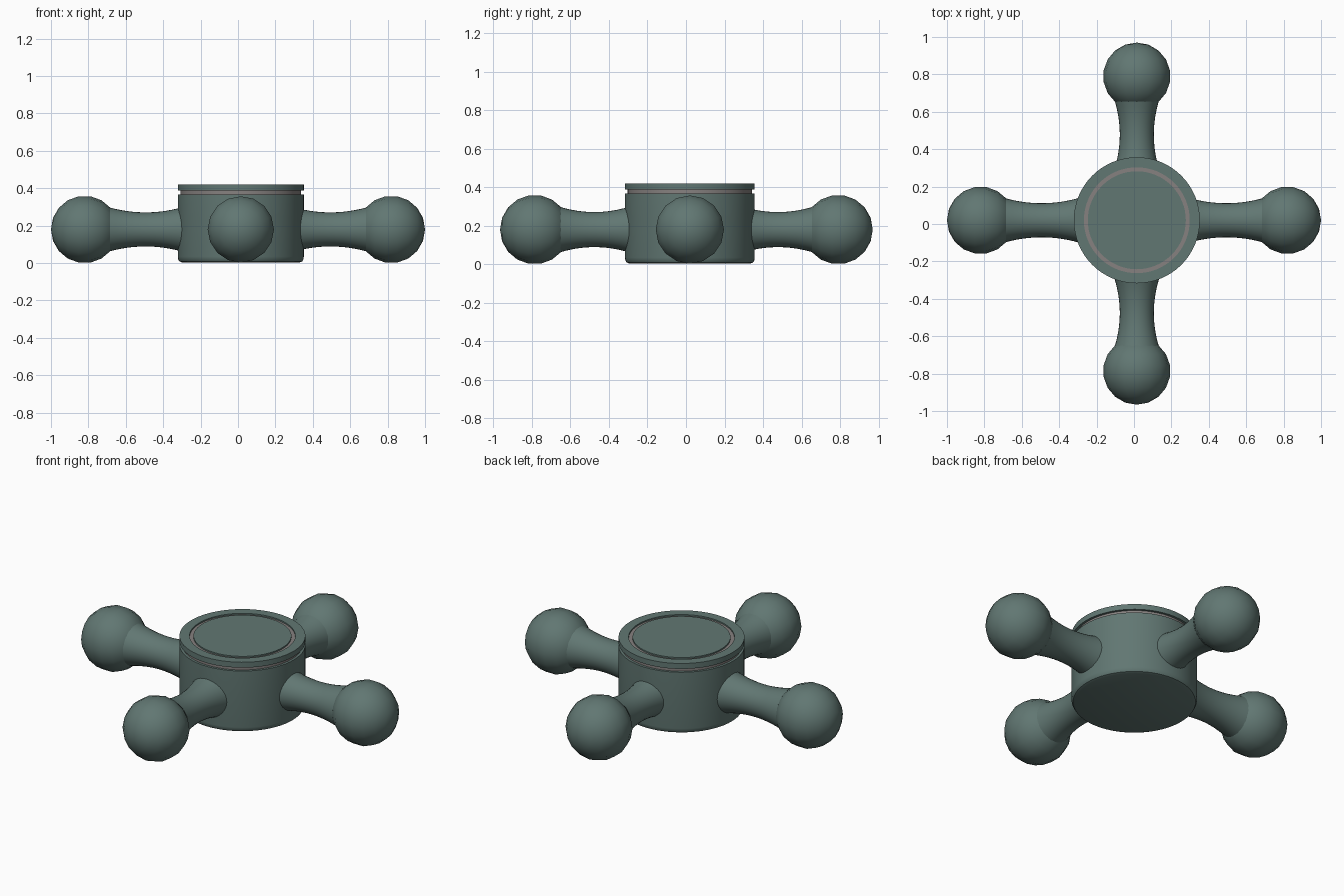
import bpy, math
from mathutils import Matrix, Vector

if "Cube" in bpy.data.objects:
    bpy.data.objects.remove(bpy.data.objects["Cube"])

CX, CY, ZC = 0.015, 0.02, 0.18   # hub centre and arm height
BALL_R = 0.18


def material(name, color):
    m = bpy.data.materials.new(name)
    m.diffuse_color = (*color, 1)
    m.use_nodes = True
    m.node_tree.nodes["Principled BSDF"].inputs["Base Color"].default_value = m.diffuse_color
    return m


green = material("grey_green", (0.12, 0.185, 0.17))
grey = material("warm_grey", (0.24, 0.22, 0.215))


def finish(ob, mat, angle=35):
    ob.data.materials.append(mat)
    bpy.ops.object.select_all(action='DESELECT')
    ob.select_set(True)
    bpy.context.view_layer.objects.active = ob
    bpy.ops.object.shade_smooth_by_angle(angle=math.radians(angle))
    return ob


def lathe(name, profile, mat, matrix, seg=64, closed=False):
    """Spin (radius, height) points round local z; open profiles get end caps."""
    n = len(profile)
    verts = [(r * math.cos(math.tau * s / seg), r * math.sin(math.tau * s / seg), h)
             for r, h in profile for s in range(seg)]
    faces = []
    for i in range(n if closed else n - 1):
        j = (i + 1) % n
        for s in range(seg):
            t = (s + 1) % seg
            faces.append((i * seg + s, i * seg + t, j * seg + t, j * seg + s))
    if not closed:
        faces.append(tuple(reversed(range(seg))))
        faces.append(tuple((n - 1) * seg + s for s in range(seg)))
    me = bpy.data.meshes.new(name)
    me.from_pydata(verts, [], faces)
    ob = bpy.data.objects.new(name, me)
    bpy.context.collection.objects.link(ob)
    ob.matrix_world = matrix
    return finish(ob, mat)


# Hub: body, recessed grey core, cap rim and flush centre disc
hub = Matrix.Translation((CX, CY, 0))
lathe("hub_body", [(0.315, 0.004), (0.328, 0.009), (0.335, 0.02), (0.337, 0.035),
                   (0.337, 0.368)], green, hub)
lathe("hub_core", [(0.323, 0.36), (0.323, 0.395), (0.29, 0.395), (0.29, 0.412)], grey, hub)
lathe("cap_rim", [(0.283, 0.388), (0.337, 0.388), (0.337, 0.42), (0.283, 0.42)],
      green, hub, closed=True)
lathe("cap_disc", [(0.262, 0.40), (0.262, 0.42)], green, hub)

# Four waisted arms with ball ends: direction, axis offset, ball distance
arms = [("right", Vector((1, 0, 0)), Vector((0, CY, ZC)), 0.82),
        ("left", Vector((-1, 0, 0)), Vector((0, CY, ZC)), 0.82),
        ("back", Vector((0, 1, 0)), Vector((CX, 0, ZC)), 0.79),
        ("front", Vector((0, -1, 0)), Vector((CX, 0, ZC)), 0.786)]
for side, d, base, dist in arms:
    rot = d.to_track_quat('Z', 'Y').to_matrix().to_4x4()
    joint = dist - 0.135
    start = 0.27
    waist = start + (joint - start) * 0.54
    profile = []
    for k in range(15):
        h = start + (joint - start) * k / 14
        u = (h - waist) / (joint - waist)
        profile.append((0.091 + 0.026 * u * u, h))
    lathe(side + "_arm", profile, green, Matrix.Translation(base) @ rot, seg=32)

    bpy.ops.mesh.primitive_uv_sphere_add(segments=16, ring_count=9, radius=BALL_R)
    ball = bpy.context.object
    ball.name = side + "_ball"
    ball.matrix_world = Matrix.Translation(base + d * dist) @ rot
    finish(ball, green)
